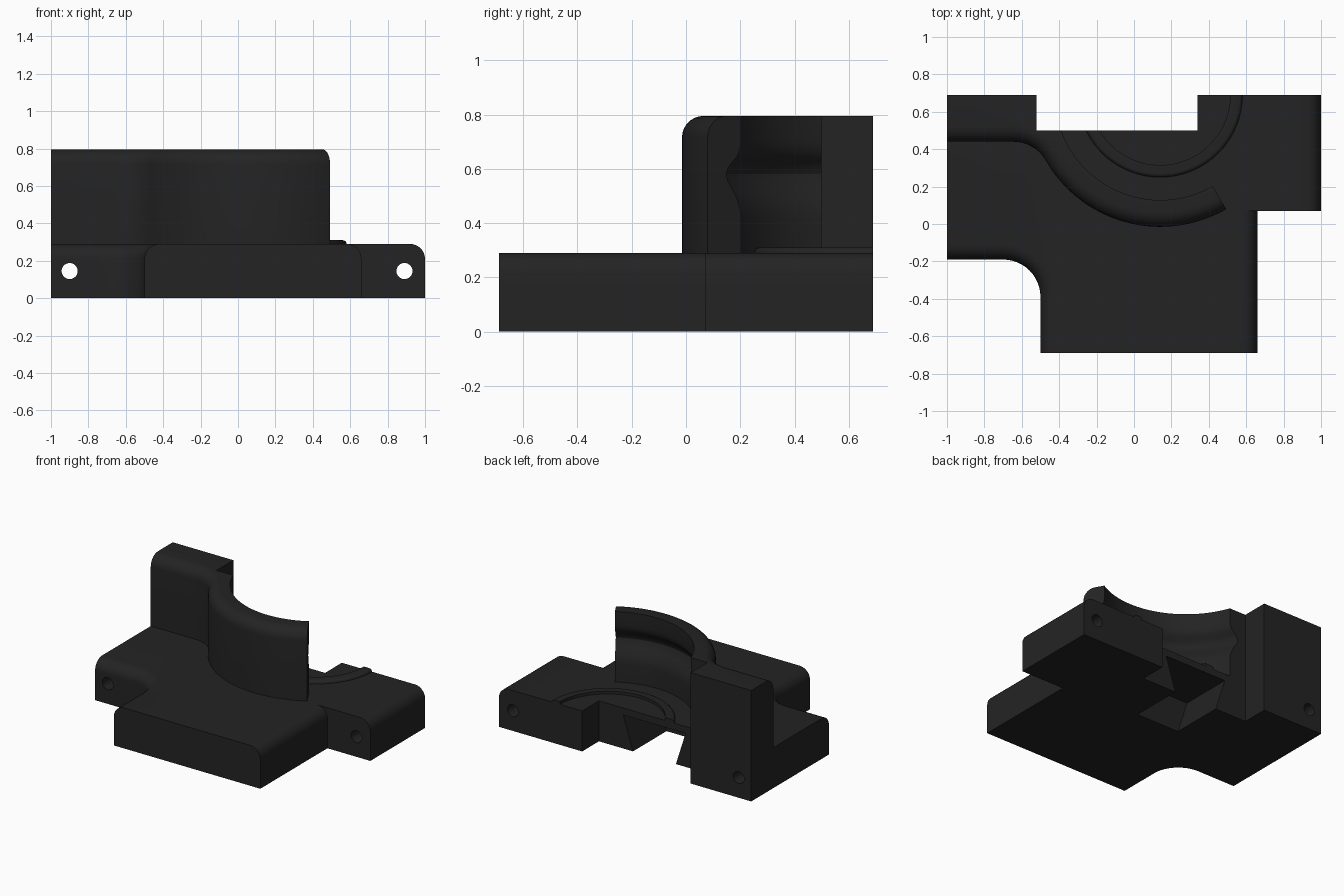
import bpy, bmesh, math

if "Cube" in bpy.data.objects:
    bpy.data.objects.remove(bpy.data.objects["Cube"])

CX, CY = 0.14, 0.69          # centre of the curved wall and ring
TOP = 0.29                   # base plate height

black = bpy.data.materials.new("matte_black")
black.diffuse_color = (0.017, 0.017, 0.017, 1)
black.use_nodes = True
black.node_tree.nodes["Principled BSDF"].inputs["Base Color"].default_value = black.diffuse_color


def arc(cx, cy, r, a0, a1, n):
    """Points on an arc, angles in degrees."""
    return [(cx + r * math.cos(math.radians(a0 + (a1 - a0) * i / n)),
             cy + r * math.sin(math.radians(a0 + (a1 - a0) * i / n))) for i in range(n + 1)]


def finish(bm, name):
    bmesh.ops.recalc_face_normals(bm, faces=bm.faces)
    me = bpy.data.meshes.new(name)
    bm.to_mesh(me)
    bm.free()
    me.materials.append(black)
    ob = bpy.data.objects.new(name, me)
    bpy.context.collection.objects.link(ob)
    return ob


def prism(name, pts, z0, z1, rounded=(), radius=0.08):
    """Extruded outline; top edges listed in rounded are filleted."""
    bm = bmesh.new()
    lo = [bm.verts.new((x, y, z0)) for x, y in pts]
    hi = [bm.verts.new((x, y, z1)) for x, y in pts]
    n = len(pts)
    bm.faces.new(lo[::-1])
    bm.faces.new(hi)
    for i in range(n):
        j = (i + 1) % n
        bm.faces.new((lo[i], lo[j], hi[j], hi[i]))
    edges = [bm.edges.get((hi[i], hi[(i + 1) % n])) for i in rounded]
    if edges:
        bmesh.ops.recalc_face_normals(bm, faces=bm.faces)
        bmesh.ops.bevel(bm, geom=edges, offset=radius, offset_type='OFFSET', segments=7,
                        profile=0.5, affect='EDGES', clamp_overlap=False)
    return finish(bm, name)


def box(name, x0, x1, y0, y1, z0, z1):
    return prism(name, [(x0, y0), (x1, y0), (x1, y1), (x0, y1)], z0, z1)


def lathe(name, profile, n=128):
    """Closed ring swept around the vertical axis through the wall centre."""
    bm = bmesh.new()
    rings = []
    for i in range(n):
        a = 2 * math.pi * i / n
        rings.append([bm.verts.new((CX + r * math.cos(a), CY + r * math.sin(a), z))
                      for r, z in profile])
    m = len(profile)
    for i in range(n):
        p, q = rings[i], rings[(i + 1) % n]
        for k in range(m):
            l = (k + 1) % m
            bm.faces.new((p[k], q[k], q[l], p[l]))
    return finish(bm, name)


def rod(name, x, z, r, y0, y1):
    """Cylinder along y."""
    bm = bmesh.new()
    bmesh.ops.create_cone(bm, cap_ends=True, segments=40, radius1=r, radius2=r, depth=y1 - y0)
    for v in bm.verts:
        v.co = (x + v.co.x, (y0 + y1) / 2 + v.co.z, z + v.co.y)
    return finish(bm, name)


def combine(ob, other, op='DIFFERENCE'):
    other.hide_render = True
    m = ob.modifiers.new("cut", 'BOOLEAN')
    m.operation, m.object, m.solver = op, other, 'EXACT'
    bpy.context.view_layer.objects.active = ob
    bpy.ops.object.modifier_apply(modifier=m.name)
    bpy.data.objects.remove(other, do_unlink=True)


# Base plate: main body with rounded left front edge and right edge
left = [(-1, -0.19)] + arc(-0.7, -0.39, 0.2, 90, 0, 12) + [(-0.5, -0.69)]
k = len(left)
outline = left + [(0.66, -0.69), (0.66, 0.3), (0.34, 0.3), (0.34, 0.5),
                  (-0.52, 0.5), (-0.52, 0.69), (-1, 0.69)]
base = prism("base_plate", outline, 0, TOP, list(range(k - 1)) + [k])
# Right ear with rounded outer edge
ear = prism("right_ear", [(0.34, 0.07), (1, 0.07), (1, 0.69), (0.34, 0.69)], 0, TOP, [1])
combine(base, ear, 'UNION')

# Bolt holes with counterbores in the front faces
for x, face in ((-0.9, -0.19), (0.89, 0.07)):
    combine(base, rod("bolt_hole", x, 0.145, 0.043, -0.6, 1))
    combine(base, rod("counterbore", x, 0.145, 0.085, face - 0.1, face + 0.1))

# Dovetail pocket under the back notch, wider at its roof
dove = box("dovetail", -1, 1, 0.12, 0.6, -0.05, 0.24)
for v in dove.data.vertices:
    half = 0.17 + 0.32 * v.co.z
    v.co.x = -0.1 + math.copysign(half, v.co.x)
combine(base, dove)

# Upright wall: square block on the left flowing into a curved shield
front = [(-1, 0.44)] + arc(-0.645, 0.24, 0.2, 90, 30, 10)
front += arc(CX, CY, 0.705, 210, 300, 36)[1:]
wall = prism("curved_wall", front + [(0.34, 0.344), (-0.2, 0.5), (-0.52, 0.5),
                                     (-0.52, 0.69), (-1, 0.69)],
             TOP - 0.01, 0.795, range(len(front) - 1))
# Round inner face with a groove
combine(wall, lathe("inner_cut", [
    (0.02, 0.2), (0.562, 0.2), (0.562, 0.42), (0.567, 0.455), (0.58, 0.49), (0.6, 0.525),
    (0.618, 0.555), (0.625, 0.58), (0.618, 0.603), (0.6, 0.625), (0.58, 0.645),
    (0.567, 0.67), (0.562, 0.70), (0.562, 0.9), (0.02, 0.9)]))

# Low raised ring, trimmed to the plate outline
ring = lathe("raised_ring", [(0.375, 0.27), (0.44, 0.27)]
             + arc(0.42, 0.29, 0.02, 0, 90, 5) + [(0.375, 0.31)])
combine(ring, box("notch_trim", -2, 0.34, 0.5, 2, 0, 1))
combine(ring, box("back_trim", 0, 2, 0.69, 2, 0, 1))

# Smooth curves, keep sharp corners
for ob in (base, wall, ring):
    bpy.ops.object.select_all(action='DESELECT')
    ob.select_set(True)
    bpy.context.view_layer.objects.active = ob
    bpy.ops.object.shade_smooth_by_angle(angle=math.radians(30))
